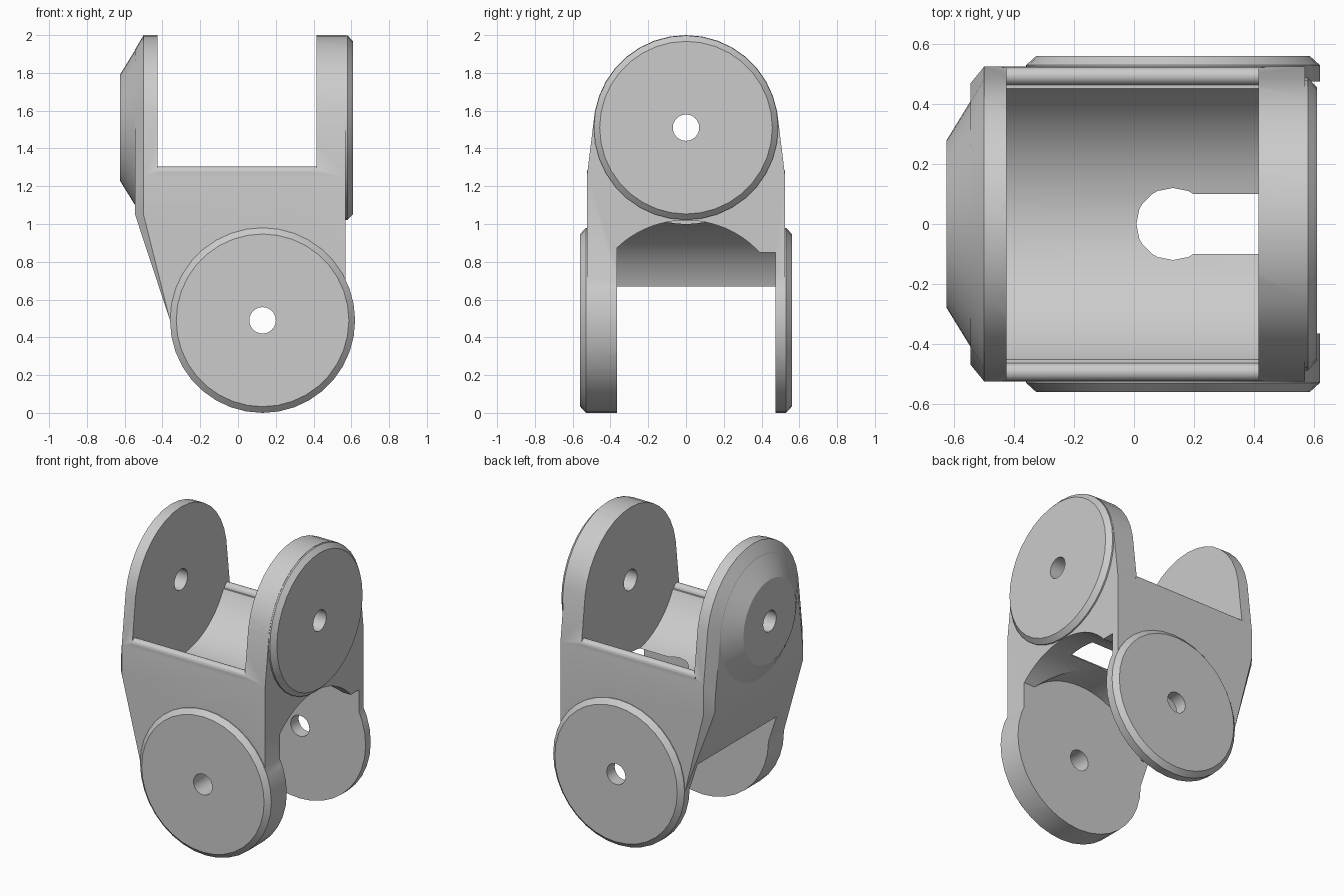
import bpy, bmesh, math
from math import sin, cos, pi

if "Cube" in bpy.data.objects:
    bpy.data.objects.remove(bpy.data.objects["Cube"], do_unlink=True)

grey = bpy.data.materials.new("plain_grey")
grey.use_nodes = True
grey.diffuse_color = (0.6, 0.6, 0.6, 1)
grey.node_tree.nodes["Principled BSDF"].inputs["Base Color"].default_value = (0.6, 0.6, 0.6, 1)

R = 0.49                  # joint disc radius
LOW = (0.13, R)           # lower joint centre (x, z), pin along y
HIGH = (0, 1.51)          # upper joint centre (y, z), pin along x
IN_FRONT, IN_BACK = -0.365, 0.475   # inner faces of the lower ears


def ring(axis, pos, r, centre, n=36):
    """Circle of points around an x or y axis."""
    pts = []
    for i in range(n):
        a = 2 * pi * i / n
        u, z = centre[0] + r * sin(a), centre[1] + r * cos(a)
        pts.append((pos, u, z) if axis == "x" else (u, pos, z))
    return pts


def box(xs, ys, zs):
    return [(x, y, z) for x in xs for y in ys for z in zs]


def hull(name, points):
    """Convex solid around the points."""
    bm = bmesh.new()
    for p in points:
        bm.verts.new(p)
    res = bmesh.ops.convex_hull(bm, input=bm.verts[:])
    loose = {g for key in ("geom_interior", "geom_unused") for g in res[key]
             if isinstance(g, bmesh.types.BMVert)}
    bmesh.ops.delete(bm, geom=list(loose), context="VERTS")
    bmesh.ops.dissolve_limit(bm, angle_limit=0.01, verts=bm.verts[:], edges=bm.edges[:])
    bmesh.ops.recalc_face_normals(bm, faces=bm.faces[:])
    mesh = bpy.data.meshes.new(name)
    bm.to_mesh(mesh)
    bm.free()
    mesh.materials.append(grey)
    obj = bpy.data.objects.new(name, mesh)
    bpy.context.collection.objects.link(obj)
    return obj


def combine(target, operation, name, points):
    """Boolean a convex solid into the target and discard the helper."""
    tool = hull(name, points)
    tool.hide_render = True
    mod = target.modifiers.new(name, "BOOLEAN")
    mod.operation, mod.solver, mod.object = operation, "EXACT", tool
    bpy.context.view_layer.update()
    graph = bpy.context.evaluated_depsgraph_get()
    mesh = bpy.data.meshes.new_from_object(target.evaluated_get(graph))
    target.modifiers.clear()
    target.data = mesh
    bpy.data.objects.remove(tool, do_unlink=True)


# Main body: tapered block blending into the upper ears, chamfered on the right side
points = ring("x", -0.5, R, HIGH) + ring("x", 0.57, R, HIGH) + ring("x", -0.545, 0.414, HIGH)
points += box((-0.5, 0.57), (-0.525, 0.525), (1.05, 1.25))
points += box((-0.545,), (-0.47, 0.47), (1.05, 1.12))
points += box((-0.36, 0.57), (-0.525, 0.525), (R,))
body = hull("double_yoke", points)

# Chamfered lower ears
for side, start in ((-1, -0.3), (1, 0.4)):
    combine(body, "UNION", "lower_ear",
            ring("y", start, R, LOW) + ring("y", side * 0.53, R, LOW)
            + ring("y", side * 0.56, 0.457, LOW))

# Upper ear caps: thin disc on one side, cone on the other
combine(body, "UNION", "disc_cap",
        ring("x", 0.5, 0.488, HIGH) + ring("x", 0.58, 0.488, HIGH) + ring("x", 0.61, 0.457, HIGH))
combine(body, "UNION", "cone_cap",
        ring("x", -0.46, 0.484, HIGH) + ring("x", -0.5, 0.484, HIGH) + ring("x", -0.625, 0.28, HIGH))

# Upper gap with a round scooped floor
gap = (-0.425, 0.415)
combine(body, "DIFFERENCE", "upper_gap", box(gap, (-0.7, 0.7), (1.275, 2.2)))
combine(body, "DIFFERENCE", "upper_scoop",
        ring("x", gap[0], 0.51, HIGH, 64) + ring("x", gap[1], 0.51, HIGH, 64))

# Rounded rims along the scoop
for side in (-1, 1):
    rim = (side * 0.494, 1.275)
    combine(body, "UNION", "scoop_rim",
            ring("x", gap[0] - 0.01, 0.03, rim, 20) + ring("x", gap[1] + 0.01, 0.03, rim, 20))

# Lower gap: round roof, open bottom and an arched opening on the left side
inner = (IN_FRONT, IN_BACK)
combine(body, "DIFFERENCE", "lower_roof",
        ring("y", inner[0], 0.525, LOW, 64) + ring("y", inner[1], 0.525, LOW, 64))
combine(body, "DIFFERENCE", "lower_gap", box((-1, 1), inner, (-0.2, 0.67)))
arch = []
for i in range(25):
    y = IN_FRONT + (0.4 - IN_FRONT) * i / 24
    z = R + math.sqrt(0.53 ** 2 - y * y)
    arch += box((LOW[0], 0.8), (y,), (0.3, z))
combine(body, "DIFFERENCE", "side_arch", arch)
combine(body, "DIFFERENCE", "arch_step", box((LOW[0], 0.8), (0.3, IN_BACK), (0.3, 0.85)))

# Pin holes
for axis, centre in (("y", LOW), ("x", HIGH)):
    combine(body, "DIFFERENCE", "pin_hole",
            ring(axis, -1, 0.07, centre, 24) + ring(axis, 1, 0.07, centre, 24))

# Smooth round surfaces, keep crisp edges
bpy.ops.object.select_all(action="DESELECT")
body.select_set(True)
bpy.context.view_layer.objects.active = body
bpy.ops.object.shade_smooth_by_angle(angle=math.radians(25))
